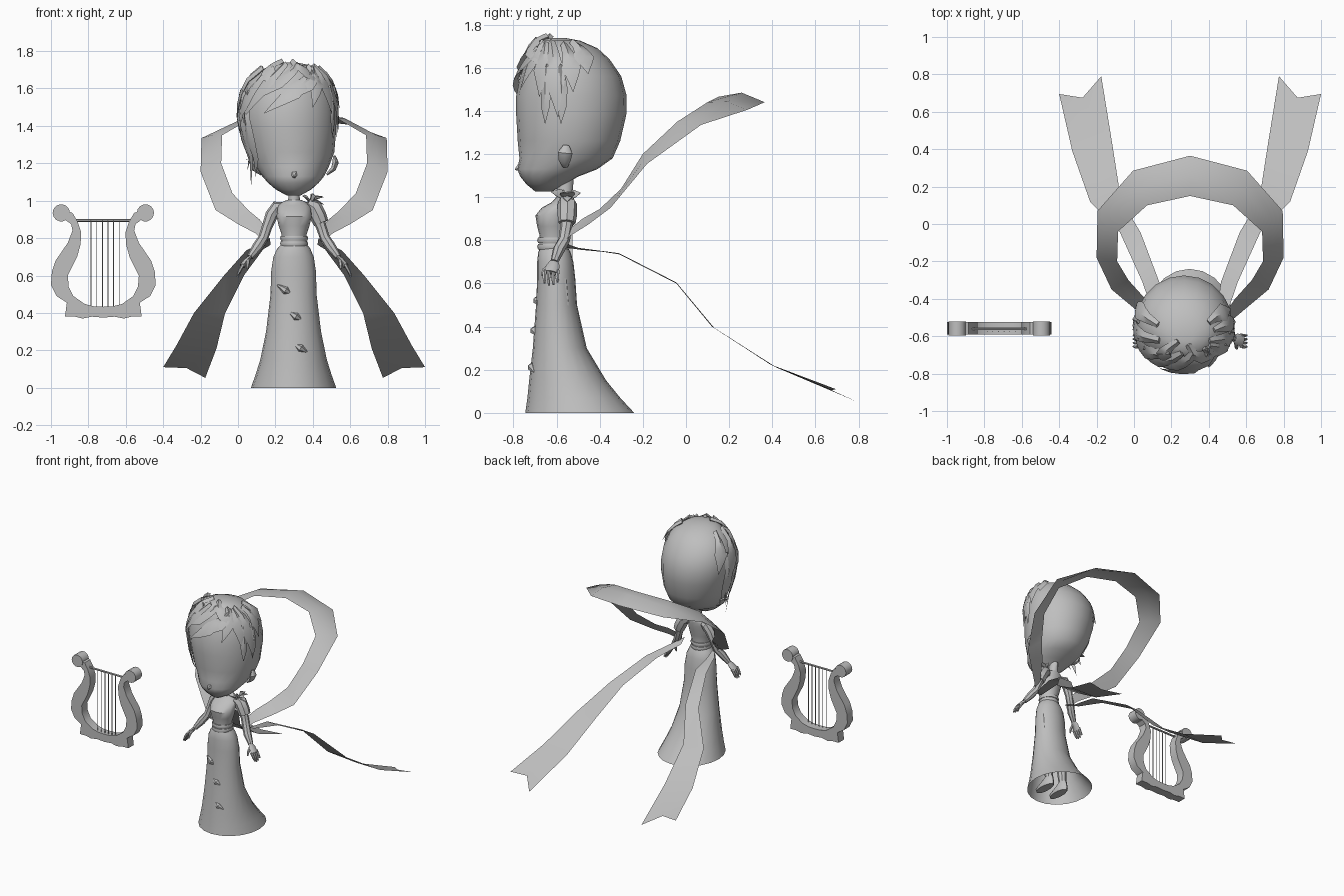
import bpy, bmesh, math
from mathutils import Vector

CX = 0.3  # figure centre line
grey = bpy.data.materials.new("plain_grey")
grey.diffuse_color = (0.52, 0.52, 0.52, 1)


def finish(name, bm, angle=40, closed=True):
    if closed:
        bmesh.ops.recalc_face_normals(bm, faces=bm.faces)
    me = bpy.data.meshes.new(name)
    bm.to_mesh(me)
    bm.free()
    me.materials.append(grey)
    me.shade_smooth()
    me.set_sharp_from_angle(angle=math.radians(angle))
    ob = bpy.data.objects.new(name, me)
    bpy.context.collection.objects.link(ob)
    return ob


def skin(name, rows, wrap=True, caps=(True, True), angle=40):
    """Bridge rows of points into a surface."""
    bm = bmesh.new()
    vs = [[bm.verts.new(p) for p in r] for r in rows]
    n = len(rows[0])
    for a, b in zip(vs, vs[1:]):
        for i in range(n if wrap else n - 1):
            j = (i + 1) % n
            bm.faces.new((a[i], a[j], b[j], b[i]))
    if wrap and caps[0]:
        bm.faces.new(vs[0])
    if wrap and caps[1]:
        bm.faces.new(vs[-1])
    return finish(name, bm, angle)


def ring_point(r, t):
    z, xc, rx, yf, yb = r
    return Vector((xc + rx * math.sin(t), (yf + yb) / 2 - (yb - yf) / 2 * math.cos(t), z))


def loft(name, rings, n=18, caps=(True, True), angle=40):
    """Stack of oval rings: z, centre x, half width, front y, back y."""
    return skin(name, [[ring_point(r, math.tau * i / n) for i in range(n)] for r in rings],
                caps=caps, angle=angle)


def tube(name, pts, radii, n=8, flat=1.0):
    pts = [Vector(p) for p in pts]
    rows = []
    for k, p in enumerate(pts):
        t = (pts[min(k + 1, len(pts) - 1)] - pts[max(k - 1, 0)]).normalized()
        ref = Vector((0, 1, 0)) if abs(t.y) < 0.8 else Vector((0, 0, 1))
        u = t.cross(ref).normalized()
        v = t.cross(u)
        rows.append([p + radii[k] * (flat * math.cos(a) * u + math.sin(a) * v)
                     for a in (math.tau * i / n for i in range(n))])
    return skin(name, rows)


# head: chin, nose, cheeks, skull and hair crown
HEAD = [(1.027, .297, .035, -.70, -.62), (1.06, .297, .095, -.74, -.56), (1.095, .296, .135, -.768, -.50),
        (1.13, .295, .165, -.782, -.41), (1.18, .29, .195, -.772, -.34), (1.26, .285, .23, -.78, -.305),
        (1.38, .275, .25, -.787, -.277), (1.47, .268, .258, -.787, -.275), (1.56, .268, .248, -.768, -.30),
        (1.64, .27, .215, -.738, -.355), (1.69, .275, .165, -.715, -.41), (1.725, .28, .105, -.685, -.49),
        (1.738, .28, .04, -.63, -.56)]
loft("head", HEAD, 20)
tube("nose", [(CX, -.75, 1.145), (CX, -.775, 1.135), (CX, -.792, 1.128)], [.03, .018, .003], 6)


def on_head(t, z, lift=0.0):
    for a, b in zip(HEAD, HEAD[1:]):
        if z <= b[0]:
            f = max(0, (z - a[0]) / (b[0] - a[0]))
            p = ring_point([x + (y - x) * f for x, y in zip(a, b)], t)
            break
    else:
        p = ring_point(HEAD[-1], t)
    return p + (p - Vector((.28, -.53, 1.4))).normalized() * lift


def lock(name, pts, width):
    """Pointed hair lock with a raised middle ridge."""
    core, rows = Vector((.28, -.53, 1.38)), []
    for k, p in enumerate(pts):
        f = k / (len(pts) - 1)
        t = (pts[min(k + 1, len(pts) - 1)] - pts[max(k - 1, 0)]).normalized()
        out = (p - core).normalized()
        side = t.cross(out).normalized() * width * (.35 + 1.3 * f if f < .5 else 2 * (1.002 - f))
        rows.append([p - side, p + out * .018 * (1 - f), p + side, p - out * .012 * (1 - f)])
    return skin(name, rows, angle=30)


# hair locks across the crown: start angle, height, end angle, height, width
LOCKS = [(.9, 1.70, -.1, 1.52, .05), (.7, 1.68, -.5, 1.46, .05), (.3, 1.72, -.8, 1.52, .05),
         (-.2, 1.72, -1.1, 1.42, .05), (-.6, 1.70, -1.4, 1.36, .055), (-1.2, 1.70, -1.7, 1.32, .055),
         (.8, 1.71, .5, 1.49, .04), (1.0, 1.70, 1.0, 1.46, .05), (1.2, 1.71, 1.35, 1.37, .05),
         (1.6, 1.70, 1.6, 1.48, .045), (2.0, 1.71, 1.9, 1.56, .05), (-1.8, 1.70, -2.0, 1.45, .05),
         (.2, 1.735, .9, 1.60, .045), (-.9, 1.735, -.3, 1.60, .045)]
for k, (t0, z0, t1, z1, w) in enumerate(LOCKS):
    path = [on_head(t0 + (t1 - t0) * f, z0 + (z1 - z0) * f, .008 + .012 * f)
            for f in (i / 6 for i in range(7))]
    lock(f"hair_lock_{k}", path, w)
# long strands beside one cheek
for k, (t, x, z) in enumerate([(-1.0, .095, 1.13), (-1.25, .07, 1.075), (-1.45, .05, 1.16), (-1.65, .035, 1.22)]):
    lock(f"hair_strand_{k}", [on_head(t, 1.58, .005), on_head(t, 1.45, .01), on_head(t, 1.33, .012),
         on_head(t, 1.23, .008) + Vector((-.004, 0, 0)), Vector((x, -.53 - .14 * math.cos(t), z))], .04)
# short locks at the other temple
for k, t in enumerate((1.1, 1.4)):
    lock(f"temple_lock_{k}", [on_head(t, z, .01) for z in (1.6, 1.5, 1.42, 1.34)], .035)

# ears and neck
for s, n in ((1, "left"), (-1, "right")):
    tube(f"ear_{n}", [(CX + s * .175, -.56, 1.14), (CX + s * .21, -.562, 1.17), (CX + s * .222, -.56, 1.205),
                      (CX + s * .215, -.555, 1.24)], [.012, .028, .034, .014], 8, .5)
loft("neck", [(.98, CX, .04, -.60, -.52), (1.02, CX, .031, -.60, -.525), (1.10, CX, .033, -.605, -.52)], 10)

# bodice and belt
loft("bodice", [(.76, CX, .068, -.68, -.545), (.82, CX, .067, -.678, -.55), (.865, CX, .082, -.69, -.54),
                (.915, CX, .094, -.698, -.53), (.95, CX, .09, -.67, -.523), (.975, CX, .085, -.625, -.522),
                (.995, CX, .06, -.605, -.52), (1.005, CX, .035, -.60, -.525)], 16)
for k, z in enumerate((.77, .80)):
    loft(f"belt_{k}", [(z - .012, CX, .071, -.686, -.542), (z, CX, .075, -.69, -.538),
                       (z + .012, CX, .071, -.686, -.542)], 16)

# flared skirt, open underneath, with little front gathers
loft("skirt", [(0, .297, .228, -.745, -.24), (.07, .297, .203, -.735, -.305), (.15, .297, .178, -.727, -.37),
               (.3, .297, .147, -.71, -.46), (.5, .297, .123, -.695, -.505), (.62, .297, .12, -.69, -.513),
               (.70, .297, .108, -.69, -.522), (.745, .298, .088, -.685, -.535), (.77, CX, .066, -.675, -.55)],
     20, caps=(False, True))
for k, (x, z, y) in enumerate([(.255, .52, -.686), (.31, .38, -.699), (.335, .21, -.712)]):
    tube(f"skirt_gather_{k}", [(x - .045, y + .012, z + .03), (x, y - .002, z), (x + .035, y + .008, z - .02)],
         [.004, .022, .004], 6)

# legs and shoes inside the skirt
for s, n in ((1, "left"), (-1, "right")):
    x = CX + s * .065
    tube(f"leg_{n}", [(x, -.53, .05), (x, -.55, .25), (x, -.59, .62)], [.028, .038, .05])
    loft(f"shoe_{n}", [(.012, x, .036, -.67, -.49), (.03, x, .041, -.675, -.485),
                       (.06, x, .032, -.62, -.49), (.09, x, .027, -.56, -.50)], 10)

# arms, hands and fingers
for s, n in ((1, "left"), (-1, "right")):
    def P(dx, y, z):
        return Vector((CX + s * dx, y, z))
    tube(f"arm_{n}", [P(.05, -.56, .97), P(.09, -.55, .965), P(.12, -.55, .925), P(.145, -.555, .86),
                      P(.165, -.565, .80), P(.195, -.59, .755), P(.235, -.61, .70)],
         [.022, .036, .034, .028, .027, .028, .018])
    tube(f"palm_{n}", [P(.23, -.61, .705), P(.25, -.615, .685), P(.278, -.625, .65)], [.018, .03, .034], 8, .45)
    for k in range(4):
        y = -.655 + k * .02
        drop = (.0, .01, .008, -.004)[k]
        tube(f"finger_{n}_{k}", [P(.272, y, .66), P(.29, y - .002, .628), P(.303, y, .602 - drop)],
             [.010, .009, .005], 6)
    tube(f"thumb_{n}", [P(.245, -.63, .685), P(.248, -.66, .66), P(.25, -.668, .635)], [.011, .01, .005], 6)

# draped sleeve and leaf trim on one shoulder
tube("sleeve", [(.37, -.555, .985), (.405, -.55, .965), (.43, -.55, .915), (.445, -.552, .88)],
     [.035, .046, .045, .04])
for k, (dx, dy, dz) in enumerate([(.075, -.03, .03), (.065, .03, .035), (.03, -.075, .035),
                                  (-.04, -.06, .035), (.075, 0, -.01), (.02, .06, .03)]):
    a, d = Vector((.385, -.55, .99)), Vector((dx, dy, dz))
    tube(f"shoulder_leaf_{k}", [a, a + d * .5 + Vector((0, 0, .012)), a + d], [.012, .024, .002], 6, .35)


# ribbon: floating loop behind the head, then two trailing tails
def strip(name, pairs, crown):
    rows = []
    for (a, b), c in zip(pairs, crown):
        a, b = Vector(a), Vector(b)
        rows.append([a, (a + b) / 2 + Vector((0, 0, c)), b])
    return skin(name, rows, wrap=False, angle=60)


half = [((0, .365, 1.44), (0, .15, 1.465)), ((.305, .285, 1.405), (.23, .10, 1.44)),
        ((.495, .07, 1.335), (.385, -.04, 1.35)), ((.50, -.18, 1.155), (.39, -.20, 1.20)),
        ((.42, -.35, .95), (.33, -.30, 1.04)), ((.30, -.45, .875), (.24, -.40, .945)),
        ((.205, -.53, .825), (.185, -.48, .90)), ((.15, -.59, .77), (.13, -.565, .83))]
crown = [.032, .02, .008, 0, 0, 0, 0, 0]


def place(p, s):
    return (CX + s * p[0], p[1], p[2])


loop = [[place(p, -1) for p in q] for q in half[:0:-1]] + [[place(p, 1) for p in q] for q in half]
strip("ribbon_loop", loop, crown[:0:-1] + crown)

tail = [((.13, -.60, .80), (.125, -.55, .765)), ((.19, -.50, .765), (.14, -.48, .755)),
        ((.255, -.31, .735), (.165, -.31, .74)), ((.375, -.045, .60), (.265, -.045, .605)),
        ((.535, .12, .40), (.37, .13, .395)), ((.63, .39, .225), (.415, .42, .21))]
for s, n in ((1, "left"), (-1, "right")):
    bm = bmesh.new()
    rows = [[bm.verts.new(place(p, s)) for p in q] for q in tail]
    for a, b in zip(rows, rows[1:]):
        bm.faces.new((a[0], a[1], b[1], b[0]))
    # swallow-tail end
    o, m, i = [bm.verts.new(place(p, s)) for p in ((.70, .695, .11), (.575, .675, .105), (.475, .79, .053))]
    bm.faces.new((rows[-1][0], m, o))
    bm.faces.new((rows[-1][0], rows[-1][1], m))
    bm.faces.new((rows[-1][1], i, m))
    finish(f"ribbon_tail_{n}", bm, 60)

# lyre frame: half outline, mirrored and extruded
LX, LF, LB = -.72, -.592, -.525
outline = [(0, .375), (.06, .38), (.11, .37), (.15, .38), (.205, .38), (.195, .455), (.25, .49), (.28, .55),
           (.275, .62), (.255, .68), (.19, .775), (.165, .84), (.172, .875), (.20, .895), (.20, .945),
           (.165, .935), (.138, .89), (.118, .83), (.122, .765), (.14, .70), (.19, .60), (.185, .54),
           (.16, .49), (.10, .448), (.05, .435), (0, .433)]
bm = bmesh.new()
loop_pts = outline + [(-x, z) for x, z in outline[-2:0:-1]]
face = bm.faces.new([bm.verts.new((LX + x, LF, z)) for x, z in loop_pts])
ext = bmesh.ops.extrude_face_region(bm, geom=[face], use_keep_orig=True)
bmesh.ops.translate(bm, vec=(0, LB - LF, 0), verts=[v for v in ext["geom"] if isinstance(v, bmesh.types.BMVert)])
finish("lyre_frame", bm, 35)
for s, n in ((1, "left"), (-1, "right")):
    tube(f"lyre_scroll_{n}", [(LX + s * .225, LF - .005, .935), (LX + s * .225, LB + .005, .935)], [.046, .046], 14)
# crossbar and strings
tube("lyre_crossbar", [(LX - .145, -.56, .895), (LX + .145, -.56, .895)], [.008, .008], 6)
for k in range(6):
    x = LX - .065 + k * .03
    tube(f"lyre_string_{k}", [(x, -.575, .435), (x, -.575, .895)], [.0025, .0025], 5)
